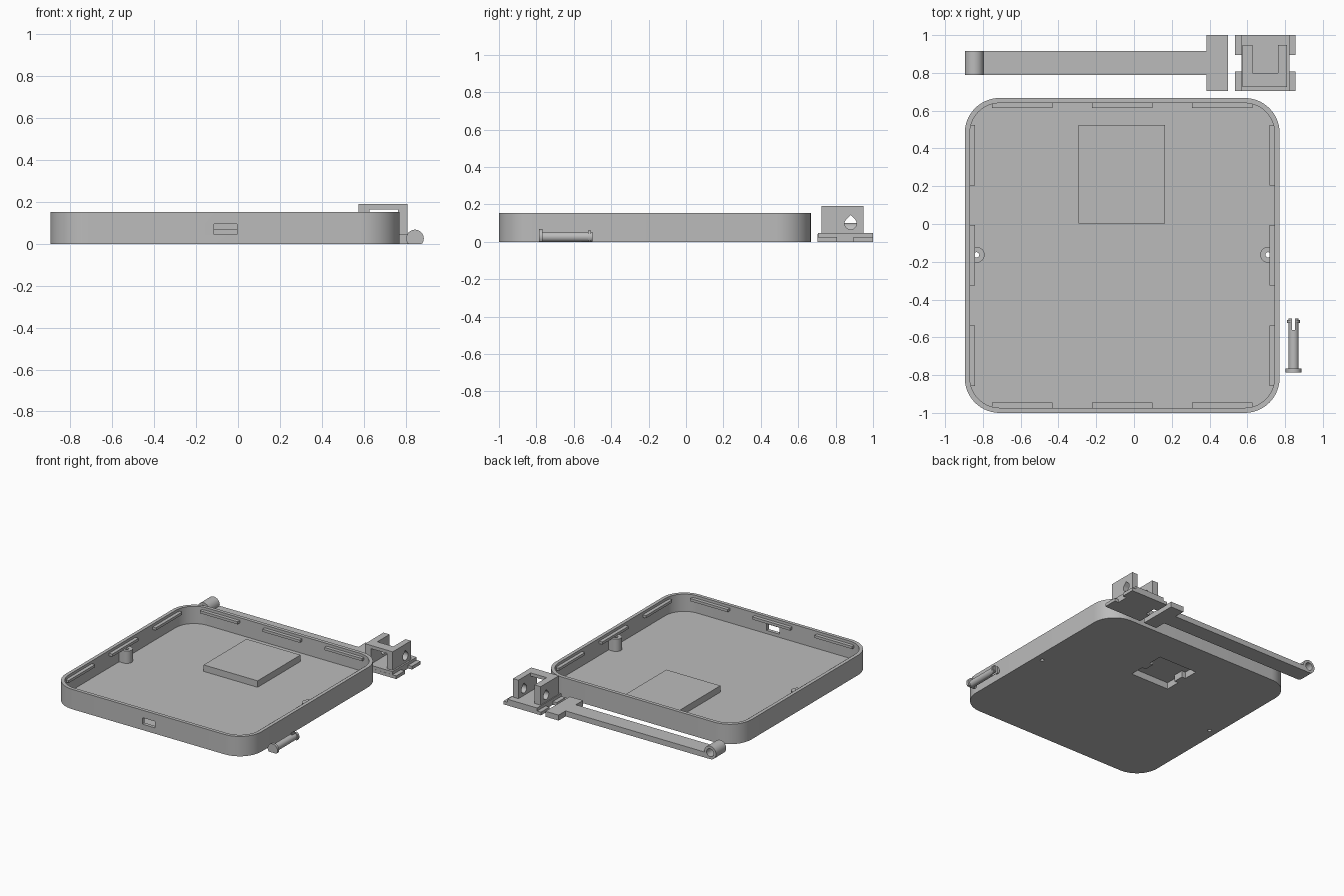
import bpy, bmesh, math
from mathutils import Vector

if "Cube" in bpy.data.objects:
    bpy.data.objects.remove(bpy.data.objects["Cube"])

grey = bpy.data.materials.new("grey plastic")
grey.diffuse_color = (0.5, 0.5, 0.5, 1)
grey.use_nodes = True
grey.node_tree.nodes["Principled BSDF"].inputs["Base Color"].default_value = grey.diffuse_color

CX, CY, HALF = -0.0625, -0.1665, 0.8335   # tray centre and half size


def prism(name, pts, lo, hi, axis="z"):
    """Extrude a 2D outline along an axis: z uses (x, y), x uses (y, z), y uses (x, z)."""
    place = {"z": lambda a, b, h: (a, b, h), "x": lambda a, b, h: (h, a, b),
             "y": lambda a, b, h: (a, h, b)}[axis]
    bm = bmesh.new()
    rings = [[bm.verts.new(place(a, b, h)) for a, b in pts] for h in (lo, hi)]
    n = len(pts)
    bm.faces.new(rings[0])
    bm.faces.new(rings[1])
    for i in range(n):
        j = (i + 1) % n
        bm.faces.new((rings[0][i], rings[0][j], rings[1][j], rings[1][i]))
    bmesh.ops.recalc_face_normals(bm, faces=bm.faces)
    me = bpy.data.meshes.new(name)
    bm.to_mesh(me)
    bm.free()
    me.materials.append(grey)
    ob = bpy.data.objects.new(name, me)
    bpy.context.collection.objects.link(ob)
    return ob


def box(name, x0, x1, y0, y1, z0, z1):
    return prism(name, [(x0, y0), (x1, y0), (x1, y1), (x0, y1)], z0, z1)


def circle(a, b, r, n=32):
    return [(a + r * math.cos(2 * math.pi * i / n), b + r * math.sin(2 * math.pi * i / n))
            for i in range(n)]


def rounded(half, r, n=14):
    pts = []
    for k, (sx, sy) in enumerate(((1, 1), (-1, 1), (-1, -1), (1, -1))):
        for i in range(n + 1):
            t = (k + i / n) * math.pi / 2
            pts.append((CX + sx * (half - r) + r * math.cos(t),
                        CY + sy * (half - r) + r * math.sin(t)))
    return pts


def boolean(ob, others, op="DIFFERENCE"):
    """Apply booleans and remove the helper objects."""
    for c in others:
        m = ob.modifiers.new("bool", "BOOLEAN")
        m.operation, m.solver, m.object = op, "EXACT", c
        bpy.context.view_layer.update()
        me = bpy.data.meshes.new_from_object(
            ob.evaluated_get(bpy.context.evaluated_depsgraph_get()))
        ob.modifiers.clear()
        ob.data = me
        bpy.data.objects.remove(c, do_unlink=True)
    return ob


# Tray shell with raised block, posts and openings
tray = prism("tray", rounded(HALF, 0.185), 0, 0.153)
boolean(tray, [prism("cavity", rounded(HALF - 0.027, 0.158), 0.02, 0.3)])
boolean(tray, [box("raised_block", -0.295, 0.165, 0.003, 0.525, 0.01, 0.07)], "UNION")
for x, s in ((-0.833, -1), (0.71, 1)):
    arc = [(x - s * 0.042 * math.cos(t), -0.163 + 0.042 * math.sin(t))
           for t in (math.pi * (i / 16 - 0.5) for i in range(17))]
    wall = x + s * 0.045
    post = prism("post", [(wall, -0.205)] + arc + [(wall, -0.121)], 0.01, 0.115)
    boolean(tray, [post], "UNION")
    boolean(tray, [prism("screw_hole", circle(x, -0.163, 0.014, 16), -0.1, 0.3)])
# Port opening in the front wall
boolean(tray, [box("port", -0.115, -0.005, -1.1, -0.95, 0.045, 0.095)])


def tab_outline(cx, cy, wide, narrow, half_y, notch):
    """Plate outline with a notch in the middle of both sides."""
    right = [(wide, -half_y), (wide, -notch), (narrow, -notch),
             (narrow, notch), (wide, notch), (wide, half_y)]
    return [(cx + a, cy + b) for a, b in right + [(-a, -b) for a, b in right]]


# Notched recess under the raised block
boolean(tray, [prism("recess", tab_outline(-0.065, 0.25, 0.165, 0.133, 0.155, 0.04),
                     -0.1, 0.05)])

# Snap ribs along the inner walls
inner = HALF - 0.027
for s in (-1, 1):
    for c in (-0.53, 0, 0.53):
        for name, horizontal in (("side_rib", False), ("end_rib", True)):
            a, b = sorted((s * (inner + 0.004), s * (inner - 0.027)))
            if horizontal:
                box(name, CX + c - 0.16, CX + c + 0.16, CY + a, CY + b, 0.112, 0.132)
            else:
                box(name, CX + a, CX + b, CY + c - 0.16, CY + c + 0.16, 0.112, 0.132)

# Strap arm with T head and eye
arm = prism("strap_arm", [(-0.845, 0.79), (0.385, 0.79), (0.385, 0.703), (0.497, 0.703),
                          (0.497, 1.0), (0.385, 1.0), (0.385, 0.915), (-0.845, 0.915)],
            0, 0.042)
boolean(arm, [prism("eye", circle(-0.846, 0.05, 0.05), 0.79, 0.915, "y")], "UNION")
boolean(arm, [prism("eye_hole", circle(-0.846, 0.05, 0.03), 0.7, 1.0, "y")])

# Clip: notched base plate, body, two ears and a thin bridge
prism("clip_plate", tab_outline(0.695, 0.852, 0.16, 0.127, 0.148, 0.044), 0, 0.025)
box("clip_body", 0.568, 0.822, 0.705, 1.0, 0.025, 0.048)
drop = [(0.88 + 0.032 * math.cos(t), 0.098 + 0.032 * math.sin(t))
        for t in (math.radians(135 + 270 * i / 24) for i in range(25))] + [(0.88, 0.143)]
for x0, x1 in ((0.575, 0.627), (0.763, 0.81)):
    ear = box("clip_ear", x0, x1, 0.725, 0.948, 0.048, 0.19)
    boolean(ear, [prism("drop_hole", drop, x0 - 0.1, x1 + 0.1, "x")])
box("clip_bridge", 0.627, 0.763, 0.725, 0.80, 0.165, 0.19)


# Split pin with head, flattened underneath
def flat_circle(r):
    return [(a, max(b, 0)) for a, b in circle(0.845, 0.026, r)]


pin = prism("pin", flat_circle(0.027), -0.768, -0.5, "y")
boolean(pin, [prism("pin_catch", flat_circle(0.034), -0.525, -0.508, "y")], "UNION")
boolean(pin, [box("pin_slot", 0.837, 0.853, -0.56, -0.4, -0.1, 0.2)])
prism("pin_head", flat_circle(0.042), -0.786, -0.766, "y")

# Smooth shading on curved walls, sharp edges kept
for ob in bpy.context.scene.objects:
    ob.select_set(True)
bpy.context.view_layer.objects.active = tray
bpy.ops.object.shade_smooth_by_angle(angle=math.radians(30))
